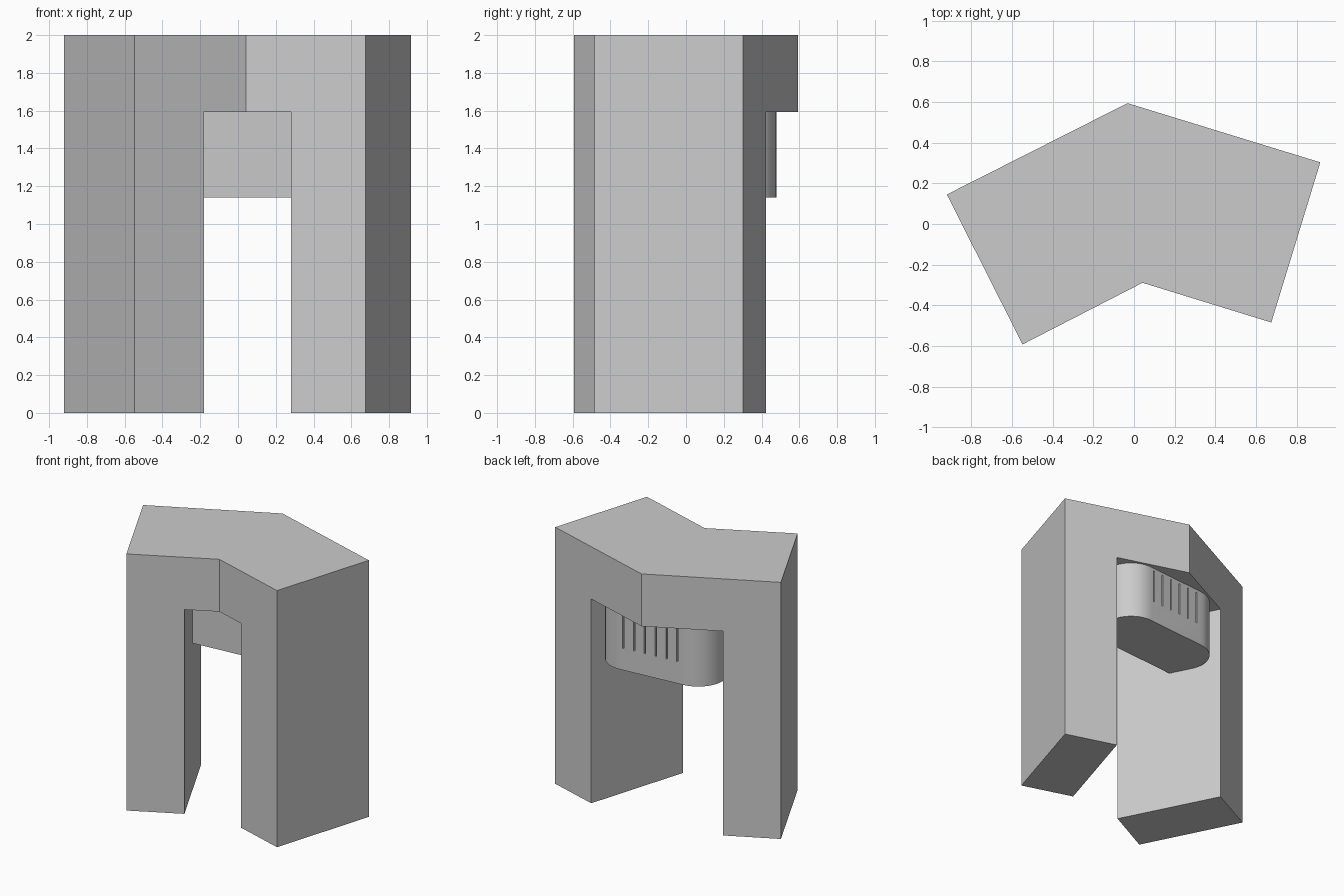
import bpy, bmesh, math
from mathutils import Vector

cube = bpy.data.objects.get("Cube")
if cube:
    bpy.data.objects.remove(cube, do_unlink=True)

grey = bpy.data.materials.new("plain_grey")
grey.use_nodes = True
colour = (0.6, 0.6, 0.6, 1)
grey.diffuse_color = colour
grey.node_tree.nodes["Principled BSDF"].inputs["Base Color"].default_value = colour


def prism(name, outline, z0, z1):
    """Extrude a plan outline between two heights."""
    bm = bmesh.new()
    base = bm.faces.new([bm.verts.new((p[0], p[1], z0)) for p in outline])
    top = bmesh.ops.extrude_face_region(bm, geom=[base])["geom"]
    bmesh.ops.translate(bm, vec=(0, 0, z1 - z0),
                        verts=[v for v in top if isinstance(v, bmesh.types.BMVert)])
    # Keep the base so that the prism is closed
    if not base.is_valid:
        bmesh.ops.holes_fill(bm, edges=bm.edges)
    bmesh.ops.recalc_face_normals(bm, faces=bm.faces)
    mesh = bpy.data.meshes.new(name)
    bm.to_mesh(mesh)
    bm.free()
    mesh.materials.append(grey)
    obj = bpy.data.objects.new(name, mesh)
    bpy.context.collection.objects.link(obj)
    return obj


def cut(obj, cutter):
    """Subtract the cutter from the object and discard it."""
    mod = obj.modifiers.new("cut", "BOOLEAN")
    mod.operation = "DIFFERENCE"
    mod.solver = "EXACT"
    mod.object = cutter
    cutter.hide_render = True
    bpy.context.view_layer.objects.active = obj
    bpy.ops.object.modifier_apply(modifier=mod.name)
    bpy.data.objects.remove(cutter, do_unlink=True)


# Angled building block with a tall passage through its middle
plan = [(-0.92, 0.145), (-0.548, -0.592), (0.042, -0.289),
        (0.675, -0.484), (0.916, 0.303), (-0.032, 0.594)]
HEIGHT, SOFFIT = 2.0, 1.592
block = prism("building_block", plan, 0, HEIGHT)

left_front, left_run = Vector((-0.18, -0.402)), Vector((-0.372, 0.733))
right_front, right_run = Vector((0.28, -0.362)), Vector((0.24, 0.785))
passage = [left_front - 0.3 * left_run, right_front - 0.3 * right_run,
           right_front + 1.5 * right_run, left_front + 1.5 * left_run]
cut(block, prism("passage_cutter", passage, -0.1, SOFFIT))

# Hanging cabin: flat front between the piers, rounded back
left = left_front + 0.5 * left_run
right = right_front + 0.5 * right_run
along = (right - left).normalized()
back = Vector((-along.y, along.x))
DEPTH, RADIUS, FLOOR = 0.46, 0.21, 1.14


def rounded_corner(start, run, inward):
    """Arc from a pier wall onto the straight back."""
    run = run.normalized()
    corner = start + run * (DEPTH / run.dot(back))
    half = (-run).angle(inward) / 2
    reach = RADIUS / math.tan(half)
    centre = corner + (inward - run).normalized() * RADIUS / math.sin(half)
    a = (corner - run * reach - centre).normalized()
    b = (corner + inward * reach - centre).normalized()
    return [centre + RADIUS * a.slerp(b, i / 16) for i in range(17)]


outline = [left, right]
outline += rounded_corner(right, right_run, -along)
outline += reversed(rounded_corner(left, left_run, along))
cabin = prism("hanging_cabin", outline, FLOOR, SOFFIT)

# Narrow upright slots along the straight back of the cabin
middle = (left + right) / 2 + back * DEPTH
for i in range(6):
    spot = middle + along * (-0.21 + 0.088 * i)
    slot = [spot + along * sx * 0.006 + back * d
            for sx, d in ((-1, -0.02), (1, -0.02), (1, 0.03), (-1, 0.03))]
    cut(cabin, prism("slot_cutter", slot, 1.31, 1.57))

bpy.ops.object.select_all(action="DESELECT")
cabin.select_set(True)
bpy.context.view_layer.objects.active = cabin
bpy.ops.object.shade_smooth_by_angle(angle=math.radians(30))
